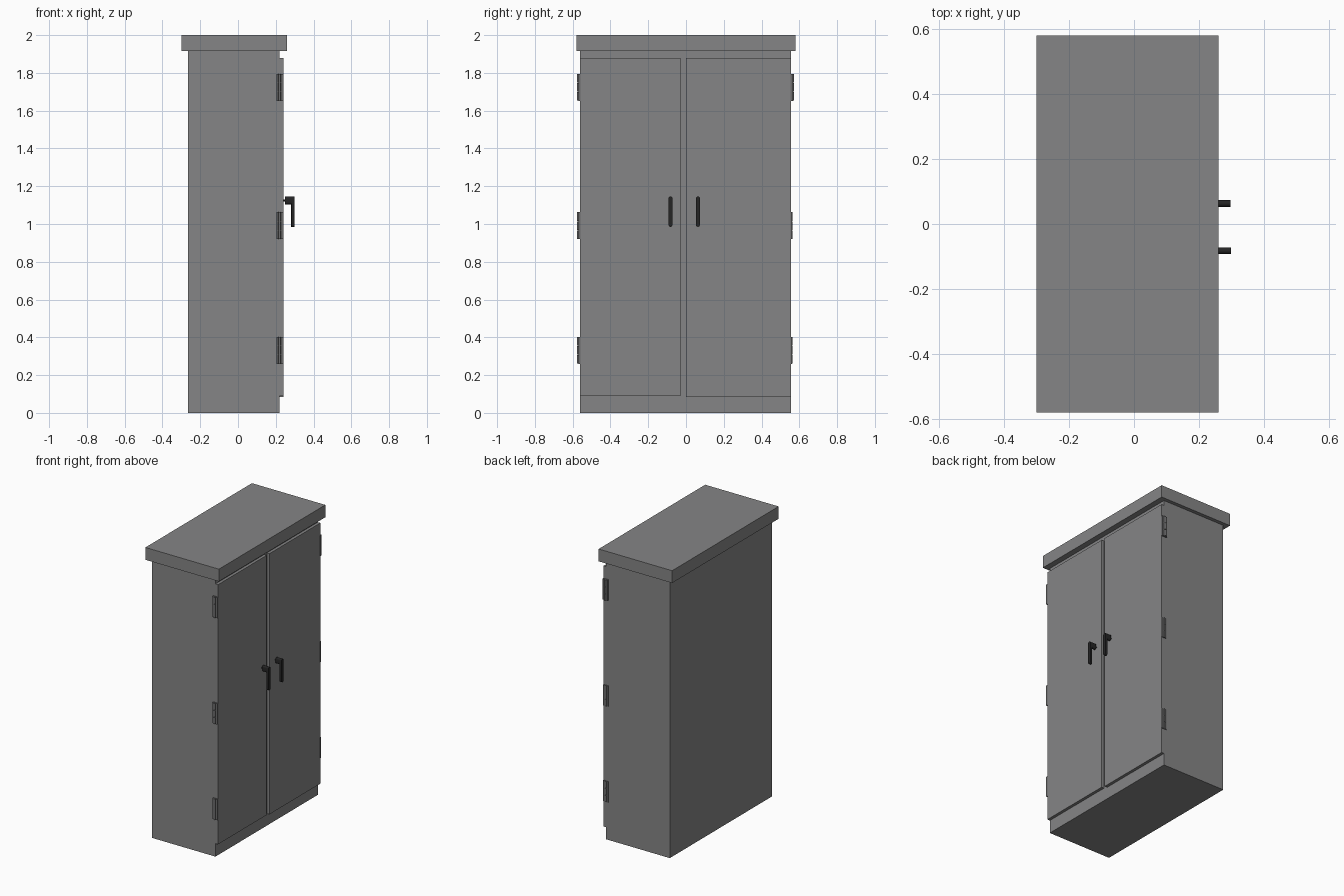
import bpy, bmesh, math
from mathutils import Matrix

if "Cube" in bpy.data.objects:
    bpy.data.objects.remove(bpy.data.objects["Cube"])


def material(name, v):
    m = bpy.data.materials.new(name)
    m.diffuse_color = (v, v, v * 1.01, 1)
    m.use_nodes = True
    m.node_tree.nodes["Principled BSDF"].inputs["Base Color"].default_value = m.diffuse_color
    return m


GREY = material("cabinet grey", 0.235)
STEEL = material("hinge grey", 0.15)
BLACK = material("handle black", 0.018)


def add_box(bm, x, y, z):
    """Axis-aligned box from (min, max) pairs."""
    size = [b - a for a, b in (x, y, z)]
    mid = [(a + b) / 2 for a, b in (x, y, z)]
    bmesh.ops.create_cube(bm, size=1, matrix=Matrix.Translation(mid) @ Matrix.Diagonal((*size, 1)))


def add_rod(bm, centre, radius, length, turn=None, sides=12):
    """Cylinder along z, or turned by a matrix."""
    mat = Matrix.Translation(centre) @ (turn or Matrix())
    bmesh.ops.create_cone(bm, cap_ends=True, segments=sides, radius1=radius,
                          radius2=radius, depth=length, matrix=mat)


def finish(bm, name, mat, smooth=False):
    me = bpy.data.meshes.new(name)
    bm.to_mesh(me)
    bm.free()
    me.materials.append(mat)
    ob = bpy.data.objects.new(name, me)
    bpy.context.collection.objects.link(ob)
    if smooth:
        bpy.context.view_layer.objects.active = ob
        ob.select_set(True)
        bpy.ops.object.shade_smooth_by_angle(angle=math.radians(35))
        ob.select_set(False)
    return ob


def box(name, x, y, z, mat):
    bm = bmesh.new()
    add_box(bm, x, y, z)
    return finish(bm, name, mat)


# Carcass, overhanging lid and the two door panels
box("cabinet_body", (-0.265, 0.22), (-0.56, 0.555), (0, 1.915), GREY)
box("cabinet_lid", (-0.30, 0.26), (-0.58, 0.58), (1.915, 2.0), GREY)
box("left_door", (0.22, 0.24), (-0.56, -0.03), (0.09, 1.88), GREY)
box("right_door", (0.22, 0.24), (0.0, 0.555), (0.083, 1.88), GREY)

# Hinges: two leaves and a three-part knuckle on each side
for side, face in ((-1, -0.56), (1, 0.555)):
    for level, z0 in (("lower", 0.26), ("middle", 0.92), ("upper", 1.652)):
        bm = bmesh.new()
        out = 0.017 if side < 0 or level == "upper" else 0.009
        leaf = sorted((face - side * 0.002, face + side * out * 0.6))
        z = (z0, z0 + 0.143)
        add_box(bm, (0.203, 0.219), leaf, z)
        add_box(bm, (0.221, 0.241), leaf, z)
        r = 0.007
        for i in range(3):
            add_rod(bm, (0.22, face + side * (out - r), z0 + 0.0715 + (i - 1) * 0.048), r, 0.046)
        finish(bm, f"{level}_hinge_{'left' if side < 0 else 'right'}", STEEL, True)

# L-shaped lever handles: spindle, collar and hanging grip with a round top
across = Matrix.Rotation(math.pi / 2, 4, "Y")
for name, y, tip in (("left_handle", -0.082, 0.298), ("right_handle", 0.063, 0.296)):
    bm = bmesh.new()
    add_rod(bm, (0.246, y, 1.125), 0.005, 0.014, across)
    w = 0.0105
    # rounded-end profile in the y-z plane
    def capsule(z_lo, z_hi, x_lo, x_hi):
        pts = []
        for zc, start in ((z_hi - w, 0), (z_lo + w, math.pi)):
            for i in range(9):
                a = start + math.pi * i / 8
                pts.append((x_lo, y + w * math.cos(a), zc + w * math.sin(a)))
        base = bm.faces.new([bm.verts.new(p) for p in pts])
        ext = bmesh.ops.extrude_face_region(bm, geom=[base], use_keep_orig=True)
        verts = [g for g in ext["geom"] if isinstance(g, bmesh.types.BMVert)]
        bmesh.ops.translate(bm, vec=(x_hi - x_lo, 0, 0), verts=verts)
    capsule(1.104, 1.146, 0.25, tip - 0.012)
    capsule(0.985, 1.146, tip - 0.016, tip)
    bmesh.ops.recalc_face_normals(bm, faces=bm.faces)
    finish(bm, name, BLACK, True)
